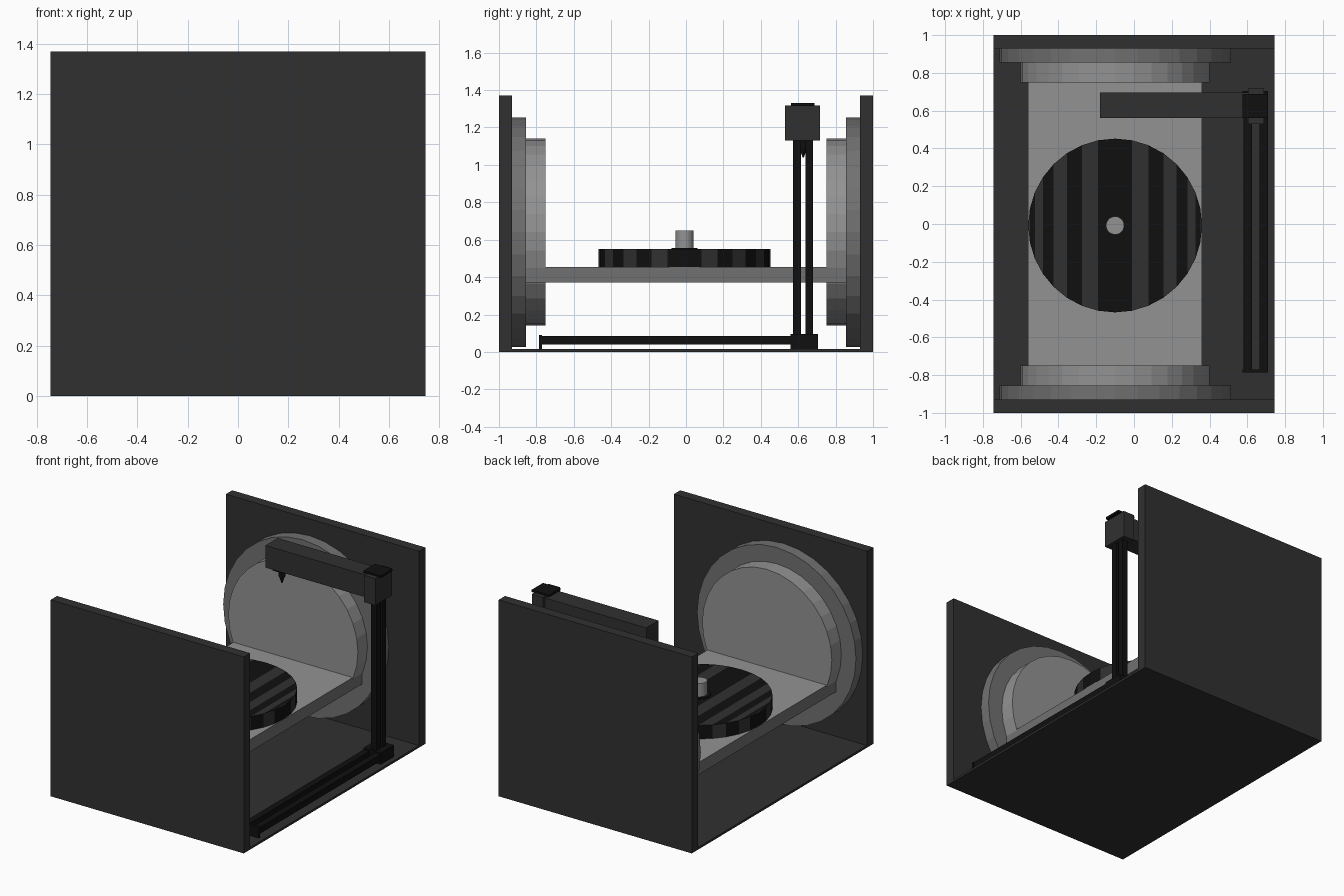
import bpy, bmesh, math
from mathutils import Matrix

if "Cube" in bpy.data.objects:
    bpy.data.objects.remove(bpy.data.objects["Cube"])


def material(name, v):
    m = bpy.data.materials.new(name)
    m.diffuse_color = (v, v, v, 1)
    m.use_nodes = True
    m.node_tree.nodes["Principled BSDF"].inputs["Base Color"].default_value = m.diffuse_color
    return m


CHARCOAL = material("charcoal", 0.03)
BLACK = material("black", 0.005)
LIGHT = material("light grey", 0.29)
MID = material("mid grey", 0.165)


def finish(name, bm, *mats):
    me = bpy.data.meshes.new(name)
    bm.to_mesh(me)
    bm.free()
    for m in mats:
        me.materials.append(m)
    ob = bpy.data.objects.new(name, me)
    bpy.context.collection.objects.link(ob)
    return ob


def box(name, x, y, z, *mats):
    bm = bmesh.new()
    size = [b - a for a, b in (x, y, z)]
    mid = [(a + b) / 2 for a, b in (x, y, z)]
    bmesh.ops.create_cube(bm, size=1, matrix=Matrix.Translation(mid) @ Matrix.Diagonal((*size, 1)))
    if len(mats) > 1:  # second material goes on the top face
        for f in bm.faces:
            f.material_index = int(f.normal.z > 0.5)
    return finish(name, bm, *mats)


def cylinder(name, center, r1, r2, depth, mat, segs=32, along_y=False):
    bm = bmesh.new()
    m = Matrix.Translation(center)
    if along_y:
        m = m @ Matrix.Rotation(math.pi / 2, 4, 'X')
    bmesh.ops.create_cone(bm, cap_ends=True, segments=segs, radius1=r1, radius2=r2, depth=depth, matrix=m)
    return finish(name, bm, mat)


# base plate, end walls and stepped end discs
box("base_plate", (-.745, .745), (-.99, .99), (0, .015), CHARCOAL)
for s, side in ((-1, "front"), (1, "back")):
    box(side + "_wall", (-.745, .745), sorted((s * .93, s)), (0, 1.37), CHARCOAL)
    cylinder(side + "_large_disc", (-.1, s * .8925, .64), .613, .613, .075, MID, 32, True)
    cylinder(side + "_small_disc", (-.1, s * .8025, .64), .5, .5, .105, LIGHT, 32, True)

# platform between the discs
box("platform", (-.56, .36), (-.855, .855), (.37, .455), MID, LIGHT)

# striped turntable: 32 sides, top and bottom split into strips between opposite vertices
N, R, CX, CY = 32, .46, -.1, -.008
bm = bmesh.new()
rings = [[bm.verts.new((CX + R * math.cos(2 * math.pi * i / N), CY + R * math.sin(2 * math.pi * i / N), z))
          for i in range(N)] for z in (.455, .55)]
low, high = rings
for i in range(N):
    f = bm.faces.new((low[i], low[(i + 1) % N], high[(i + 1) % N], high[i]))
    q = i % 16
    f.material_index = min(q, 15 - q) % 2
for ring, flip in ((low, True), (high, False)):
    for i in range(N // 2):
        loop = []
        for v in (ring[i], ring[i + 1], ring[(N - i - 1) % N], ring[(N - i) % N]):
            if v not in loop:
                loop.append(v)
        f = bm.faces.new(loop[::-1] if flip else loop)
        f.material_index = (min(i, 15 - i) + 1) % 2
finish("turntable", bm, BLACK, CHARCOAL)
cylinder("turntable_collar", (CX, CY, .553), .07, .07, .008, BLACK)
cylinder("turntable_knob", (CX, CY, .6), .048, .048, .1, LIGHT)

# floor rails with end stop and carriage
for i, x in enumerate((.602, .687)):
    box(f"floor_rail_{i + 1}", (x - .022, x + .022), (-.77, .57), (.04, .085), BLACK)
box("rail_end_stop", (.575, .71), (-.785, -.77), (.015, .09), BLACK)
box("rail_carriage", (.575, .71), (.56, .705), (.015, .095), BLACK)

# twin uprights
for i, y in enumerate((.594, .659)):
    box(f"upright_{i + 1}", (.625, .667), (y - .021, y + .021), (.09, 1.14), BLACK)

# head, cap and overhanging arm
box("arm_head", (.603, .688), (.53, .717), (1.13, 1.317), CHARCOAL)
box("head_cap", (.575, .71), (.562, .688), (1.315, 1.33), BLACK)
box("arm", (-.18, .605), (.56, .695), (1.15, 1.305), CHARCOAL)

# nozzle under the arm tip
box("nozzle_mount", (-.145, -.055), (.585, .67), (1.13, 1.155), BLACK)
cylinder("nozzle_body", (-.1, .627, 1.11), .022, .022, .045, BLACK, 12)
cylinder("nozzle_tip", (-.1, .627, 1.065), .004, .02, .05, BLACK, 12)
